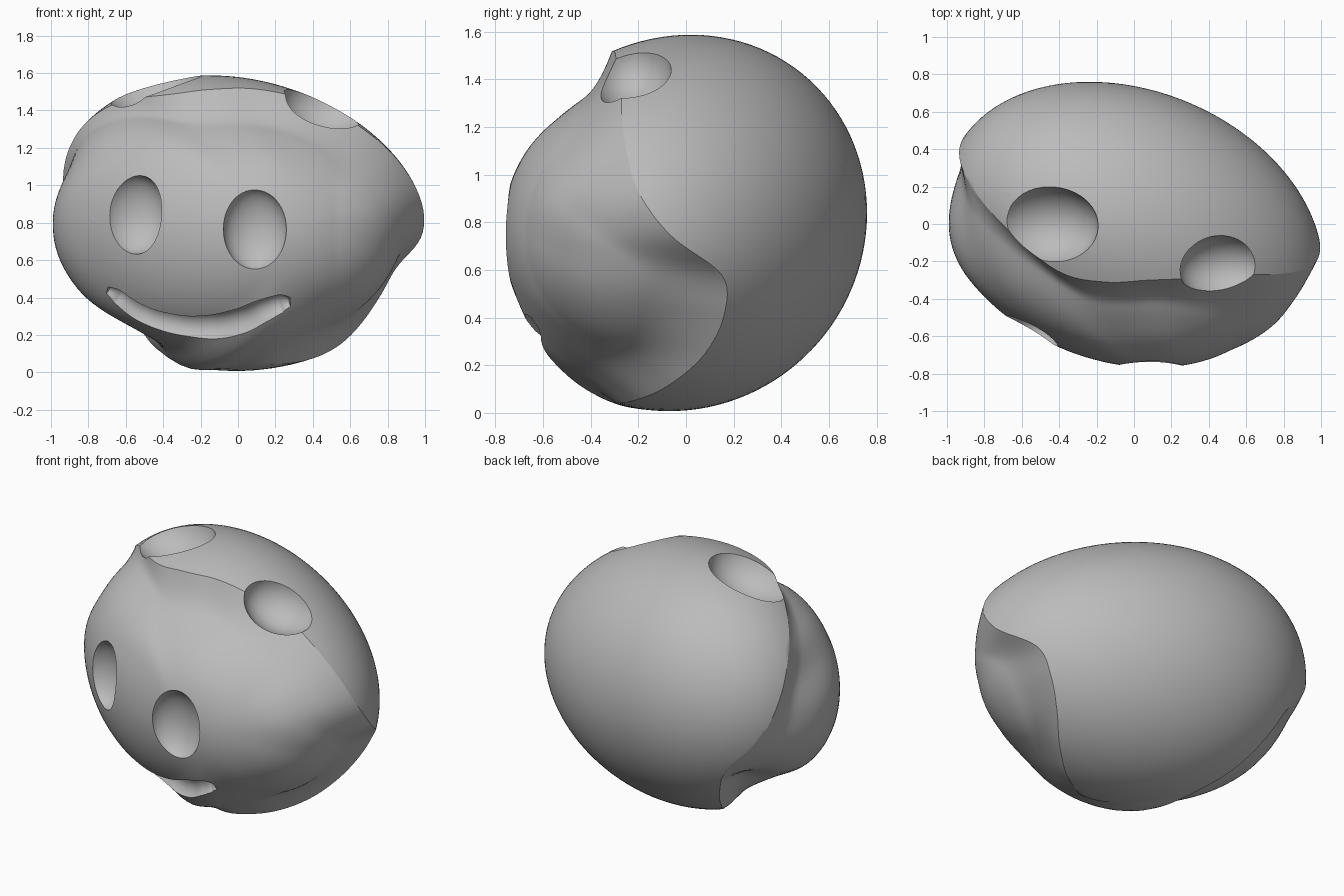
import bpy, bmesh, math
from mathutils import Vector
from mathutils.bvhtree import BVHTree

cube = bpy.data.objects.get("Cube")
if cube:
    bpy.data.objects.remove(cube, do_unlink=True)

CENTRE = Vector((0, -0.04, 0.793))
# Around the head from its left side, over the top: where the face meets the skull (y),
# how deep the groove there is, how wide the groove's back wall and front slope are
SEAM_Y = [-.07, -.2, -.25, -.27, -.27, -.29, -.3, -.31, -.25, 0, .22, .37,
          .47, .54, .58, .56, .42, .05, -.28, -.22, -.07, .08, .16, .15]
GROOVE = [.89, .9, .89, .87, .86, .85, .845, .86, .89, .94, .96, .93,
          .94, .95, .91, .82, .88, 1.02, .96, .9, .86, .86, .86, .87]
WALL = [.35, .4, .3, .2, .2, .2, .2, .25, .25, .2, .3, .35]
SLOPE = [.6, .6, .6, .45, .65, .65, .6, .8, .9, .5, .65, .7]

grey = bpy.data.materials.new("clay_grey")
grey.use_nodes = True
grey.diffuse_color = (.5, .5, .5, 1)
grey.node_tree.nodes["Principled BSDF"].inputs["Base Color"].default_value = (.5, .5, .5, 1)


def around(table, angle):
    """Smooth periodic lookup."""
    n = len(table)
    f = angle / (2 * math.pi) * n
    i = math.floor(f)
    t = f - i
    a, b, c, d = (table[(i + k) % n] for k in (-1, 0, 1, 2))
    return b + t * ((c - a) + t * ((2*a - 5*b + 4*c - d) + t * (3*(b - c) + d - a))) / 2


def smooth(t):
    t = min(max(t, 0), 1)
    return t * t * (3 - 2 * t)


def skull_point(polar, angle):
    """Point on the tilted egg, relative to its centre."""
    a = -math.cos(polar)
    b = math.sin(polar) * math.cos(angle)
    c = math.sin(polar) * math.sin(angle)
    x = -.2375 * a + .98 * b
    return Vector((x, .8 * a, (.045 * a - .045 * b + .785 * c) * (1 - .08 * x)))


def face_point(polar, angle, seam):
    """Egg point pressed in to a soft face with a groove along the seam."""
    p = skull_point(polar, angle)
    d = max(seam - (p.y + CENTRE.y), 0)
    base = max(.93 - .115 * p.x, .86)
    groove = around(GROOVE, angle)
    body = groove + (base - groove) * smooth((d - .15) / around(SLOPE, angle))
    rise = 1 - (1 - min(d / around(WALL, angle), 1)) ** 2
    # Every slope fades to the same value at the front tip
    body += (base - body) * smooth(1.3 - polar * 1.6)
    return p * (1 + (body - 1) * rise)


def build_head(segments=144, front=56, back=36):
    bm = bmesh.new()
    rings = []
    for j in range(1, front + back):
        ring = []
        for i in range(segments):
            angle = 2 * math.pi * i / segments
            seam = around(SEAM_Y, angle)
            edge = math.acos(-(seam - CENTRE.y) / .8)
            if j < front:
                p = face_point(edge * j / front, angle, seam)
            else:
                p = skull_point(edge + (math.pi - edge) * (j - front) / back, angle)
            ring.append(bm.verts.new(CENTRE + p))
        rings.append(ring)
    for r1, r2 in zip(rings, rings[1:]):
        for i in range(segments):
            k = (i + 1) % segments
            bm.faces.new((r1[i], r1[k], r2[k], r2[i]))
    nose = bm.verts.new(CENTRE + face_point(0, 0, 1))
    rear = bm.verts.new(CENTRE + skull_point(math.pi, 0))
    for tip, ring in ((nose, rings[0]), (rear, rings[-1])):
        for i in range(segments):
            bm.faces.new((tip, ring[i], ring[(i + 1) % segments]))
    bmesh.ops.recalc_face_normals(bm, faces=bm.faces)
    mesh = bpy.data.meshes.new("head")
    bm.to_mesh(mesh)
    tree = BVHTree.FromBMesh(bm)
    bm.free()
    mesh.materials.append(grey)
    obj = bpy.data.objects.new("head", mesh)
    bpy.context.collection.objects.link(obj)
    return obj, tree


head, tree = build_head()


def on_face(x, z):
    hit = tree.ray_cast(Vector((x, -3, z)), Vector((0, 1, 0)))[0]
    return hit if hit else Vector((x, -.4, z))


def add_cutter(name, mesh):
    obj = bpy.data.objects.new(name, mesh)
    obj.hide_render = True
    bpy.context.collection.objects.link(obj)
    mod = head.modifiers.new(name, 'BOOLEAN')
    mod.operation = 'DIFFERENCE'
    mod.solver = 'EXACT'
    mod.object = obj
    return obj


def ball_cutter(name, centre, radii):
    bm = bmesh.new()
    bmesh.ops.create_uvsphere(bm, u_segments=40, v_segments=24, radius=1)
    bmesh.ops.scale(bm, vec=radii, verts=bm.verts)
    bmesh.ops.translate(bm, vec=centre, verts=bm.verts)
    mesh = bpy.data.meshes.new(name)
    bm.to_mesh(mesh)
    bm.free()
    mesh.materials.append(grey)
    return add_cutter(name, mesh)


def mouth_cutter():
    """Tapered tube following the smile along the face."""
    path = [(-.7, .44, .025), (-.65, .405, .055), (-.52, .31, .075), (-.36, .255, .085),
            (-.18, .24, .085), (0, .27, .08), (.14, .33, .07), (.23, .365, .06), (.28, .375, .03)]
    curve = bpy.data.curves.new("mouth_path", 'CURVE')
    curve.dimensions = '3D'
    curve.bevel_depth = 1
    curve.bevel_resolution = 5
    curve.use_fill_caps = True
    spline = curve.splines.new('BEZIER')
    spline.bezier_points.add(len(path) - 1)
    for point, (x, z, r) in zip(spline.bezier_points, path):
        point.co = on_face(x, z)
        point.radius = r
        point.handle_left_type = point.handle_right_type = 'AUTO'
    tube = bpy.data.objects.new("mouth_path", curve)
    bpy.context.collection.objects.link(tube)
    bpy.context.view_layer.update()
    mesh = bpy.data.meshes.new_from_object(tube.evaluated_get(bpy.context.evaluated_depsgraph_get()))
    bpy.data.objects.remove(tube, do_unlink=True)
    bm = bmesh.new()
    bm.from_mesh(mesh)
    bmesh.ops.remove_doubles(bm, verts=bm.verts, dist=.0005)
    bmesh.ops.recalc_face_normals(bm, faces=bm.faces)
    bm.to_mesh(mesh)
    bm.free()
    mesh.materials.clear()
    mesh.materials.append(grey)
    return add_cutter("mouth", mesh)


# Eye sockets, smile and the two bowls on top of the head
cutters = [
    ball_cutter("right_eye", on_face(-.555, .845), (.18, .13, .215)),
    ball_cutter("left_eye", on_face(.09, .765), (.17, .12, .22)),
    ball_cutter("right_bowl", (-.48, -.01, 1.6), (.29, .22, .23)),
    ball_cutter("left_bowl", (.48, -.24, 1.46), (.24, .18, .19)),
    mouth_cutter(),
]

# Bake the cuts and drop the helpers
bpy.context.view_layer.update()
carved = bpy.data.meshes.new_from_object(head.evaluated_get(bpy.context.evaluated_depsgraph_get()))
head.modifiers.clear()
head.data = carved
carved.name = "head"
carved.materials.clear()
carved.materials.append(grey)
for obj in cutters:
    bpy.data.objects.remove(obj, do_unlink=True)

bpy.ops.object.select_all(action='DESELECT')
head.select_set(True)
bpy.context.view_layer.objects.active = head
bpy.ops.object.shade_smooth_by_angle(angle=math.radians(30))
